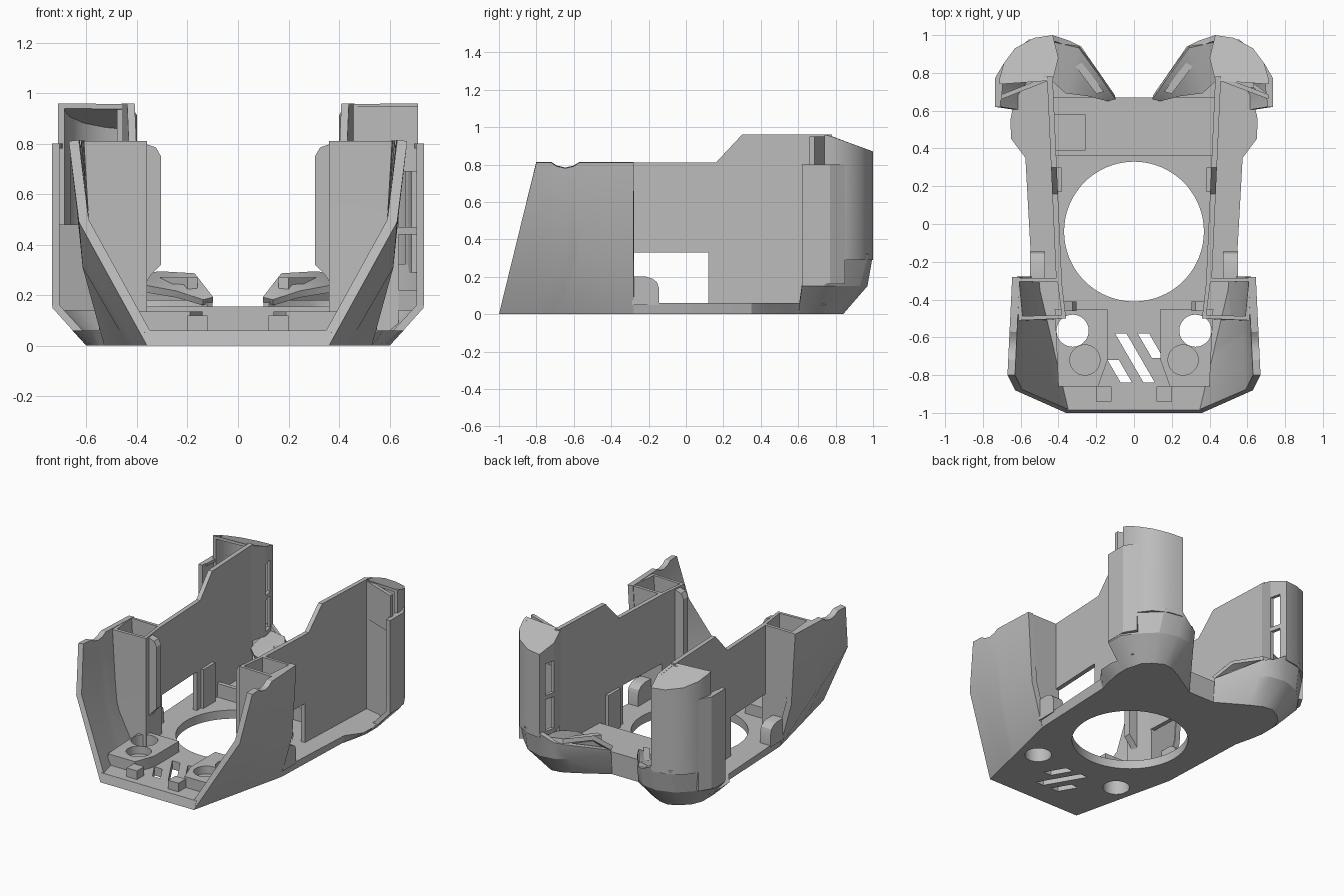
import bpy, bmesh, math

if "Cube" in bpy.data.objects:
    bpy.data.objects.remove(bpy.data.objects["Cube"])

grey = bpy.data.materials.new("plain_grey")
grey.use_nodes = True
GREY = (0.5, 0.5, 0.5, 1)
grey.diffuse_color = GREY
grey.node_tree.nodes["Principled BSDF"].inputs["Base Color"].default_value = GREY
parts, cutters = [], []


def loft(name, rows, closed=False, thick=0, mirror=True, cutter=False):
    """Skin between rows of points; closed loops without thickness are capped."""
    bm = bmesh.new()
    rings = [[bm.verts.new(p) for p in row] for row in rows]
    n = len(rows[0])
    for a, b in zip(rings, rings[1:]):
        for i in range(n if closed else n - 1):
            j = (i + 1) % n
            bm.faces.new((a[i], b[i], b[j], a[j]))
    if closed:
        if not thick:
            bm.faces.new(rings[0])
            bm.faces.new(rings[-1])
        bmesh.ops.recalc_face_normals(bm, faces=bm.faces)
    mesh = bpy.data.meshes.new(name)
    bm.to_mesh(mesh)
    bm.free()
    mesh.materials.append(grey)
    ob = bpy.data.objects.new(name, mesh)
    bpy.context.collection.objects.link(ob)
    if thick:
        m = ob.modifiers.new("thickness", 'SOLIDIFY')
        m.thickness, m.offset = thick, -1
    if mirror:
        ob.modifiers.new("mirror", 'MIRROR')
    if cutter:
        ob.hide_render = True
        cutters.append(ob)
    else:
        parts.append(ob)
    return ob


def prism(name, pts, z0, z1, **kw):
    return loft(name, [[(x, y, z) for x, y in pts] for z in (z0, z1)], closed=True, **kw)


def rect(x0, x1, y0, y1):
    return [(x0, y0), (x1, y0), (x1, y1), (x0, y1)]


def circle(x, y, r, n=48):
    return [(x + r * math.cos(i * math.tau / n), y + r * math.sin(i * math.tau / n)) for i in range(n)]


def cut(ob, *tools):
    for t in tools:
        m = ob.modifiers.new("cut", 'BOOLEAN')
        m.operation, m.solver, m.object = 'DIFFERENCE', 'EXACT', t


# Cutters for the floor openings
big_hole = prism("big_hole", circle(0, -0.04, 0.37, 80), -0.1, 0.3, mirror=False, cutter=True)
screw_hole = prism("screw_hole", circle(0.325, -0.565, 0.085), -0.1, 0.3, cutter=True)
blind_hole = prism("blind_hole", circle(0.26, -0.72, 0.08), 0.08, 0.3, cutter=True)
slits = []
for x, top, bottom in ((-0.10, -0.58, -0.84), (0.02, -0.58, -0.71), (-0.14, -0.72, -0.84)):
    run = (top - bottom) * 0.58
    slits.append(prism("slit", [(x, top), (x + 0.06, top), (x + 0.06 + run, bottom), (x + run, bottom)],
                       -0.1, 0.2, mirror=False, cutter=True))

# Floor plate, flaring towards the rear
back = [(0.57, 0.75), (0.52, 0.80), (0.45, 0.84), (0.38, 0.83), (0.30, 0.79), (0.10, 0.67)]
low = [(0.36, -1), (0.53, -0.28), (0.555, 0.35), (0.58, 0.45), (0.60, 0.55), (0.60, 0.65)] + back
high = [(0.37, -0.985), (0.54, -0.28), (0.575, 0.35), (0.65, 0.45), (0.655, 0.55), (0.635, 0.65)] + back
outline = [[(x, y, z) for x, y in half] + [(-x, y, z) for x, y in reversed(half)]
           for half, z in ((low, 0), (high, 0.06))]
floor = loft("floor_plate", outline, closed=True, mirror=False)
cut(floor, big_hole, screw_hole, *slits)

# Screw blocks at the front
block = prism("screw_block", [(0.14, -0.45), (0.42, -0.45), (0.40, -0.86), (0.19, -0.86), (0.14, -0.72)], 0.05, 0.135)
cut(block, screw_hole, blind_hole)
for x0, x1 in ((0.12, 0.20),):
    prism("front_clip", rect(x0, x1, -0.94, -0.86), 0.05, 0.12)

# Rear cross bar with a pocket on one side
bar = prism("cross_bar", rect(-0.43, 0.43, 0.36, 0.67), 0.05, 0.155, mirror=False)
cut(bar, prism("bar_pocket", rect(-0.46, -0.26, 0.39, 0.58), 0.09, 0.3, mirror=False, cutter=True))

# Side walls, stepped on top and open at the window
profile = [(-0.30, 0.81), (0.16, 0.81), (0.30, 0.96), (0.78, 0.96), (0.78, 0.05),
           (0.12, 0.05), (0.12, 0.33), (-0.30, 0.33)]
loft("side_wall", [[(x + (y + 0.3) * 0.045, y, z) for y, z in profile] for x in (0.382, 0.412)], closed=True)
prism("wall_rib", rect(0.385, 0.42, 0.17, 0.30), 0.05, 0.33)

# Rounded tabs beside the window
tab = [(-0.29, 0.05), (-0.145, 0.05), (-0.145, 0.14), (-0.155, 0.17), (-0.18, 0.19), (-0.21, 0.2), (-0.29, 0.2)]
loft("side_tab", [[(x, y, z) for y, z in tab] for x in (0.47, 0.55)], closed=True)

# Faceted front cheeks with a small dip in the top edge
top_edge = [(-0.28, 0.81), (-0.57, 0.81), (-0.60, 0.79), (-0.645, 0.78), (-0.69, 0.79), (-0.72, 0.81), (-0.80, 0.81)]
rows = [[], [], []]
for y, z in top_edge:
    t = (-0.28 - y) / 0.52
    fold = max(0, (-0.6 - y) / 0.2)
    rows[0].append((0.53 - 0.17 * t, -0.28 - 0.72 * t, 0))
    rows[1].append((0.615 + 0.015 * fold, y - 0.08 * fold, 0.31 + 0.18 * fold))
    rows[2].append((0.645 + 0.025 * t, y, z))
loft("front_cheek", rows, thick=0.04)

# Hollow duct boxes behind the cheeks
loft("duct_box", [[(0.36, -0.50, z), (x - 0.02, -0.51, z), (x, -0.285, z), (0.385, -0.285, z)]
                  for x, z in ((0.52, 0.05), (0.60, 0.31), (0.63, 0.81))], closed=True, thick=0.03)
fin = [(0.37, 0.24), (0.345, 0.28), (0.305, 0.32), (0.305, 0.75), (0.325, 0.785), (0.37, 0.80)]
loft("duct_fin", [[(x, y, z) for x, z in fin] for y in (-0.46, -0.41)], closed=True)

# Rear pillars: a curved shell with a sloping cap
plan = [(0.43, 0.76), (0.40, 0.88), (0.43, 1.0), (0.53, 0.985), (0.63, 0.93), (0.69, 0.85), (0.712, 0.77), (0.712, 0.74)]


def cap_z(y):
    return 0.96 - max(0, y - 0.75) * 0.36


shell = loft("rear_pillar", [[(x, y, 0.29) for x, y in plan], [(x, y, cap_z(y)) for x, y in plan]], thick=0.025)
for z in (0.22, 0.47):
    cut(shell, prism("pillar_slot", rect(0.36, 0.45, 0.88, 0.95), z + 0.1, z + 0.32, cutter=True))
loft("pillar_cap", [[(x, y, cap_z(y) - d) for x, y in plan] for d in (0.02, 0)], closed=True)
loft("pillar_flange", [[(0.69, 0.85, z), (0.737, 0.77, z), (0.737, 0.62, z)] for z in (0.16, 0.80)], thick=0.03)
prism("flange_top", [(0.69, 0.84), (0.735, 0.77), (0.735, 0.62), (0.70, 0.66)], 0.78, 0.80)

# Front faces of the pillars, each side with its own opening
def pillar_face(name, side, x0, x1, z0, z1):
    ends = [(x, 0.76 - max(0, x - 0.58) * 0.75) for x in (x0, x1)]
    pts = ends + [(x, y + 0.025) for x, y in reversed(ends)]
    prism(name, [(side * x, y) for x, y in pts], z0, z1, mirror=False)


pillar_face("left_face_top", 1, 0.45, 0.712, 0.69, 0.95)
pillar_face("left_face_inner", 1, 0.45, 0.635, 0.05, 0.69)
pillar_face("left_face_shelf", 1, 0.635, 0.73, 0.44, 0.47)
pillar_face("left_face_bottom", 1, 0.635, 0.72, 0.14, 0.22)
pillar_face("right_face_bottom", -1, 0.45, 0.725, 0.14, 0.48)
pillar_face("right_face_edge", -1, 0.45, 0.48, 0.48, 0.95)

# Rounded feet under the pillars, reaching inward as wings
foot_low = [(0.10, 0.67), (0.30, 0.79), (0.38, 0.83), (0.45, 0.84), (0.52, 0.80), (0.57, 0.75), (0.60, 0.68), (0.60, 0.60)]
foot_mid = [(0.10, 0.68), (0.27, 0.91), (0.34, 0.955), (0.45, 0.97), (0.57, 0.93), (0.67, 0.83), (0.735, 0.74), (0.735, 0.62)]
foot_top = [(0.10, 0.68), (0.28, 0.94), (0.34, 0.97), (0.43, 1.0), (0.56, 0.975), (0.69, 0.85), (0.737, 0.77), (0.737, 0.62)]
heights = [0.17, 0.26, 0.27, 0.32, 0.32, 0.32, 0.32, 0.32]
loft("pillar_foot", [[(x, y, 0) for x, y in foot_low], [(x, y, 0.15) for x, y in foot_mid],
                     [(x, y, z) for (x, y), z in zip(foot_top, heights)]], thick=0.03)

# Slanted lids of the wings
loft("wing_lid", [[(0.14, 0.67, 0.16), (0.24, 0.69, 0.19), (0.36, 0.70, 0.21), (0.44, 0.77, 0.22)],
                  [(0.10, 0.68, 0.17), (0.17, 0.78, 0.26), (0.29, 0.94, 0.265), (0.43, 0.97, 0.26)]], thick=0.03)
loft("wing_ridge", [[(0.16, 0.70, z), (0.32, 0.92, z), (0.36, 0.90, z), (0.20, 0.69, z)] for z in (0.18, 0.27)], closed=True)

# Apply the modifiers, drop the cutters, smooth the curved faces
bpy.ops.object.select_all(action='DESELECT')
for ob in parts:
    ob.select_set(True)
bpy.context.view_layer.objects.active = parts[0]
bpy.ops.object.convert(target='MESH')
for ob in cutters:
    bpy.data.objects.remove(ob)
bpy.ops.object.shade_smooth_by_angle(angle=math.radians(28))
